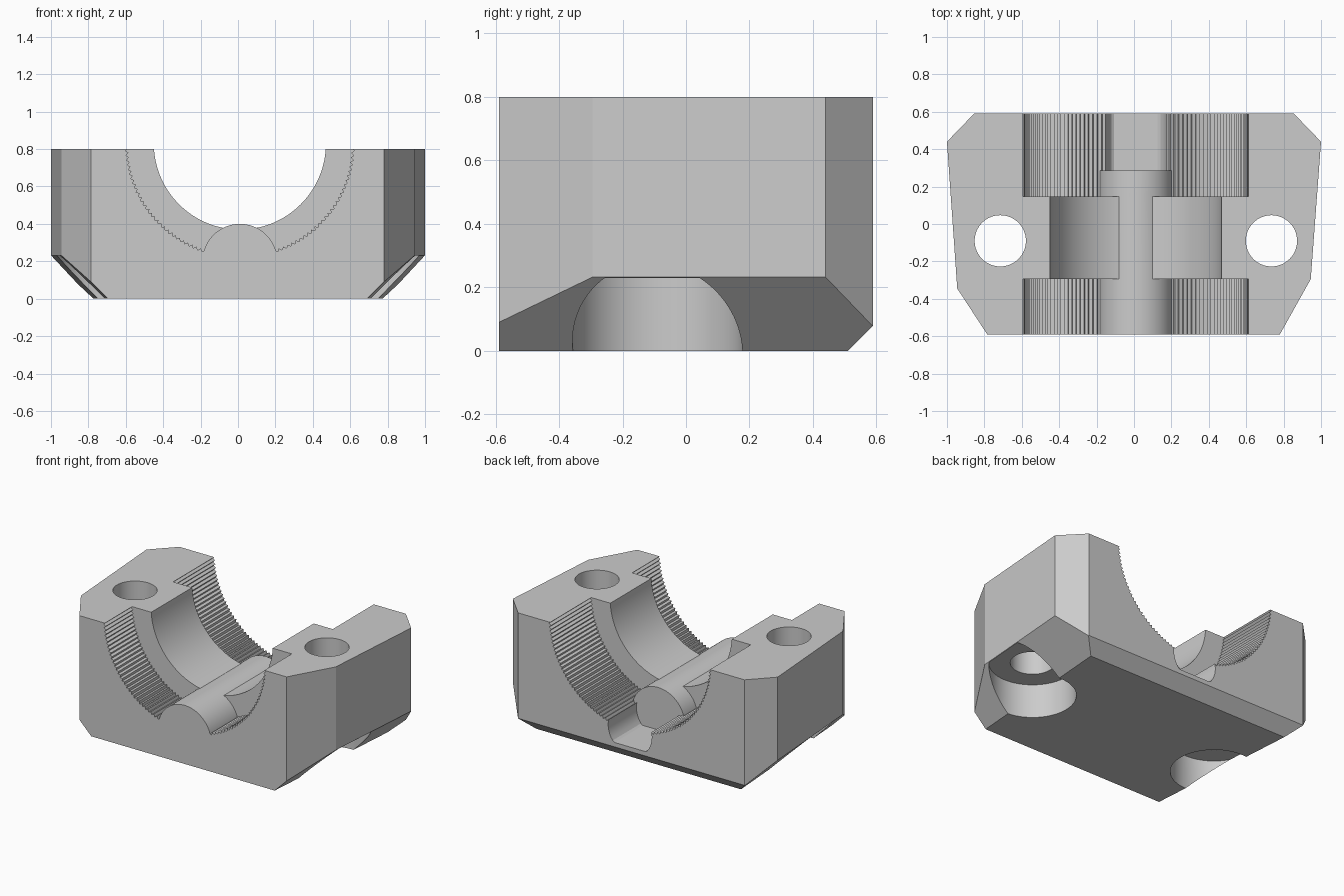
import bpy, bmesh
from math import cos, sin, pi, radians
from mathutils import Vector

if "Cube" in bpy.data.objects:
    bpy.data.objects.remove(bpy.data.objects["Cube"], do_unlink=True)

grey = bpy.data.materials.new("plain grey")
grey.use_nodes = True
colour = (0.6, 0.6, 0.6, 1)
grey.diffuse_color = colour
grey.node_tree.nodes["Principled BSDF"].inputs["Base Color"].default_value = colour


def prism(name, profile, low, high, axis):
    """Extrude a closed profile along y (profile in x, z) or z (profile in x, y)."""
    bm = bmesh.new()
    rings = []
    for level in (low, high):
        rings.append([bm.verts.new((a, level, b) if axis == "y" else (a, b, level))
                      for a, b in profile])
    count = len(profile)
    bm.faces.new(rings[0])
    bm.faces.new(rings[1])
    for i in range(count):
        j = (i + 1) % count
        bm.faces.new((rings[0][i], rings[0][j], rings[1][j], rings[1][i]))
    bmesh.ops.recalc_face_normals(bm, faces=bm.faces)
    mesh = bpy.data.meshes.new(name)
    bm.to_mesh(mesh)
    bm.free()
    mesh.materials.append(grey)
    obj = bpy.data.objects.new(name, mesh)
    bpy.context.collection.objects.link(obj)
    return obj


def circle(cx, cy, radius, count=96):
    return [(cx + radius * cos(2 * pi * i / count), cy + radius * sin(2 * pi * i / count))
            for i in range(count)]


def toothed_circle(cx, cy, inner, outer, teeth):
    points = []
    for i in range(teeth * 2):
        r = outer if i % 2 else inner
        points.append((cx + r * cos(pi * i / teeth), cy + r * sin(pi * i / teeth)))
    return points


def subtract(target, cutter):
    cutter.hide_render = True
    bpy.context.view_layer.objects.active = target
    mod = target.modifiers.new("cut", "BOOLEAN")
    mod.operation = "DIFFERENCE"
    mod.solver = "EXACT"
    mod.object = cutter
    bpy.ops.object.modifier_apply(modifier=mod.name)


def slice_off(obj, point, normal):
    """Remove everything on the normal side of a plane and close the cut."""
    bm = bmesh.new()
    bm.from_mesh(obj.data)
    cut = bmesh.ops.bisect_plane(bm, geom=bm.verts[:] + bm.edges[:] + bm.faces[:],
                                 plane_co=point, plane_no=normal, clear_outer=True)
    edges = [e for e in cut["geom_cut"] if isinstance(e, bmesh.types.BMEdge)]
    bmesh.ops.contextual_create(bm, geom=edges)
    bmesh.ops.recalc_face_normals(bm, faces=bm.faces)
    bm.to_mesh(obj.data)
    bm.free()


# Block with its plan outline
left_front, right_front = Vector((-0.945, -0.345)), Vector((0.945, -0.295))
left_back, right_back = Vector((-1, 0.44)), Vector((1, 0.44))
outline = [(-0.785, -0.59), (0.78, -0.59), right_front, right_back,
           (0.855, 0.59), (-0.855, 0.59), left_back, left_front]
block = prism("clamp_block", outline, 0, 0.8, "z")

# Sloped lower edges on the sides and back
for front, back in ((left_front, left_back), (right_front, right_back)):
    run = (back - front).normalized()
    out = Vector((run.y, -run.x)) * (1 if back.x > 0 else -1)
    slice_off(block, (back.x, back.y, 0.232), Vector((out.x, out.y, -1)).normalized())
slice_off(block, (0, 0.59, 0.08), Vector((0, 1, -1)).normalized())

# Round centre rib, kept out of the saddle cuts
axis_x, bore_z = 0.01, 0.83
rib = prism("rib_helper", circle(axis_x, 0.2, 0.2), -0.95, 0.285, "y")
teeth = toothed_circle(axis_x, bore_z, 0.598, 0.613, 150)
cutters = [
    prism("front_toothed_cutter", teeth, -0.8, -0.295, "y"),
    prism("middle_bore_cutter", circle(axis_x, bore_z, 0.46, 128), -0.4, 0.25, "y"),
    prism("back_toothed_cutter", teeth, 0.147, 0.8, "y"),
]
for cutter in cutters:
    subtract(cutter, rib)

# Groove behind the rib, with a flat floor
groove = [(x, max(z, 0.11)) for x, z in circle(axis_x, 0.22, 0.165, 48)]
groove = [p for i, p in enumerate(groove)
          if not (p[1] == 0.11 and groove[i - 1][1] == 0.11
                  and groove[(i + 1) % len(groove)][1] == 0.11)]
cutters.append(prism("groove_cutter", groove, 0.285, 0.8, "y"))

# Bolt holes with wide recesses underneath
for x in (-0.715, 0.735):
    cutters.append(prism("bolt_hole_cutter", circle(x, -0.09, 0.137, 64), -0.2, 1, "z"))
    cutters.append(prism("bolt_recess_cutter", circle(x, -0.09, 0.268), -0.2, 0.23, "z"))

for cutter in cutters:
    subtract(block, cutter)
for helper in cutters + [rib]:
    bpy.data.objects.remove(helper, do_unlink=True)

# Smooth round walls, keep crisp edges
bpy.ops.object.select_all(action="DESELECT")
block.select_set(True)
bpy.context.view_layer.objects.active = block
bpy.ops.object.shade_smooth_by_angle(angle=radians(20))
